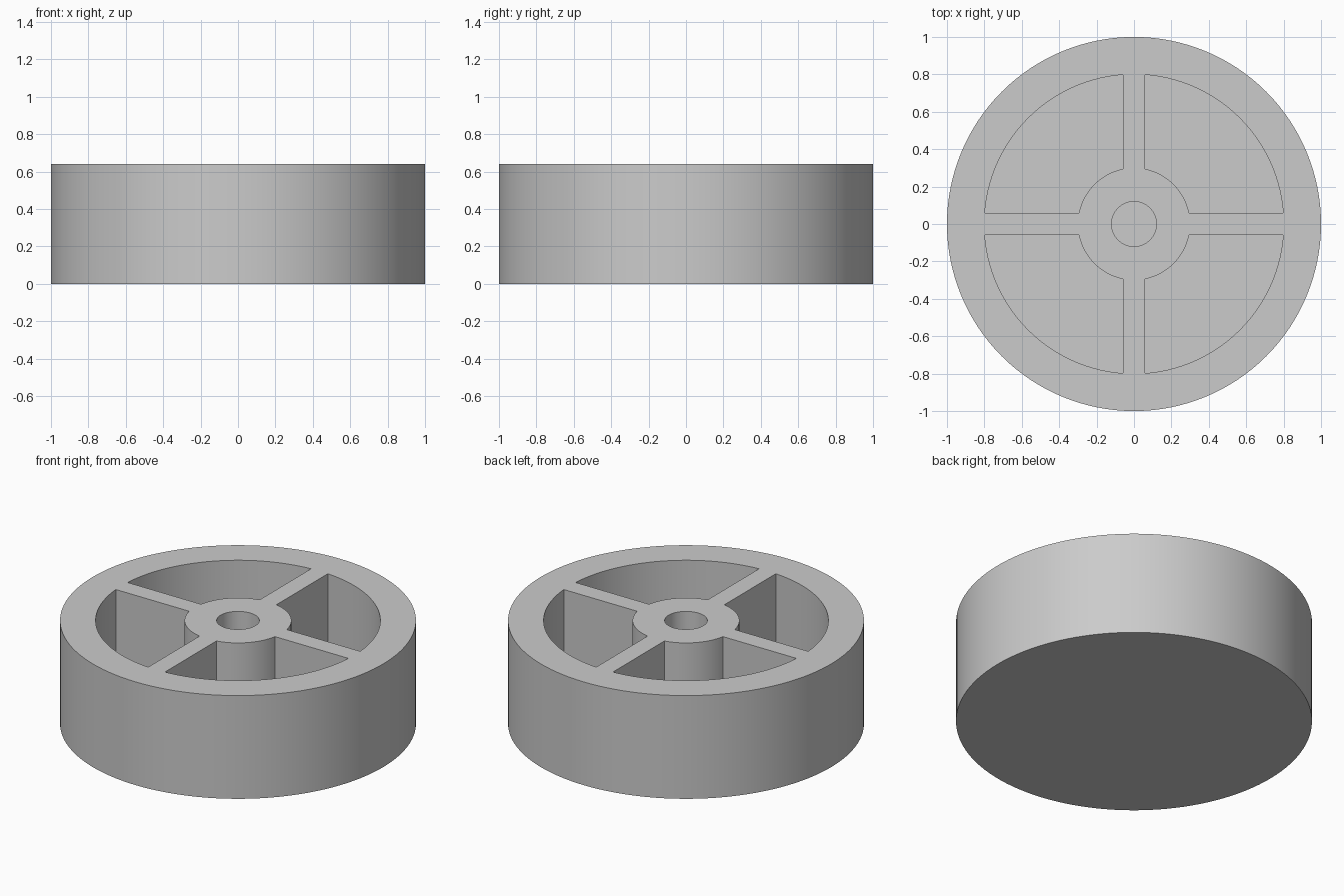
import bpy, bmesh, math

if "Cube" in bpy.data.objects:
    bpy.data.objects.remove(bpy.data.objects["Cube"])

R, H = 1.0, 0.64            # wheel radius and height
RIM, HUB, BORE = 0.8, 0.3, 0.12
HALF_SPOKE = 0.0575
FLOOR = 0.08                # closed bottom thickness

grey = bpy.data.materials.new("light grey")
grey.diffuse_color = (0.6, 0.6, 0.6, 1)
grey.use_nodes = True
grey.node_tree.nodes["Principled BSDF"].inputs["Base Color"].default_value = grey.diffuse_color


def prism(name, outline, z0, z1):
    """Extrude a closed 2D outline from z0 to z1."""
    bm = bmesh.new()
    face = bm.faces.new([bm.verts.new((x, y, z0)) for x, y in outline])
    top = bmesh.ops.extrude_face_region(bm, geom=[face])["geom"]
    bmesh.ops.translate(bm, vec=(0, 0, z1 - z0),
                        verts=[v for v in top if isinstance(v, bmesh.types.BMVert)])
    bmesh.ops.recalc_face_normals(bm, faces=bm.faces)
    mesh = bpy.data.meshes.new(name)
    bm.to_mesh(mesh)
    bm.free()
    mesh.materials.append(grey)
    obj = bpy.data.objects.new(name, mesh)
    bpy.context.collection.objects.link(obj)
    return obj


def arc(r, a0, a1, n):
    return [(r * math.cos(a0 + (a1 - a0) * i / n), r * math.sin(a0 + (a1 - a0) * i / n))
            for i in range(n + 1)]


def circle(r, n):
    return arc(r, 0, math.tau, n)[:-1]


# Solid wheel body
wheel = prism("wheel", circle(R, 128), 0, H)

# Four pockets between the spokes, plus the axle bore
outer = math.asin(HALF_SPOKE / RIM)
inner = math.asin(HALF_SPOKE / HUB)
quarter = (arc(RIM, outer, math.pi / 2 - outer, 28)
           + arc(HUB, math.pi / 2 - inner, inner, 16))
cutters = [prism("axle_bore_cutter", circle(BORE, 48), FLOOR, H + 0.2)]
for k in range(4):
    c, s = round(math.cos(k * math.pi / 2)), round(math.sin(k * math.pi / 2))
    cutters.append(prism("pocket_cutter", [(c * x - s * y, s * x + c * y) for x, y in quarter],
                         FLOOR, H + 0.2))

for cutter in cutters:
    cutter.hide_render = True
    mod = wheel.modifiers.new("cut", "BOOLEAN")
    mod.operation = "DIFFERENCE"
    mod.solver = "EXACT"
    mod.object = cutter

# Bake the cuts and drop the cutters
bpy.context.view_layer.update()
cut_mesh = bpy.data.meshes.new_from_object(
    wheel.evaluated_get(bpy.context.evaluated_depsgraph_get()))
wheel.modifiers.clear()
wheel.data = cut_mesh
for cutter in cutters:
    bpy.data.objects.remove(cutter)

# Smooth round walls, sharp rims and corners
bpy.ops.object.select_all(action="DESELECT")
wheel.select_set(True)
bpy.context.view_layer.objects.active = wheel
bpy.ops.object.shade_smooth_by_angle(angle=math.radians(30))
